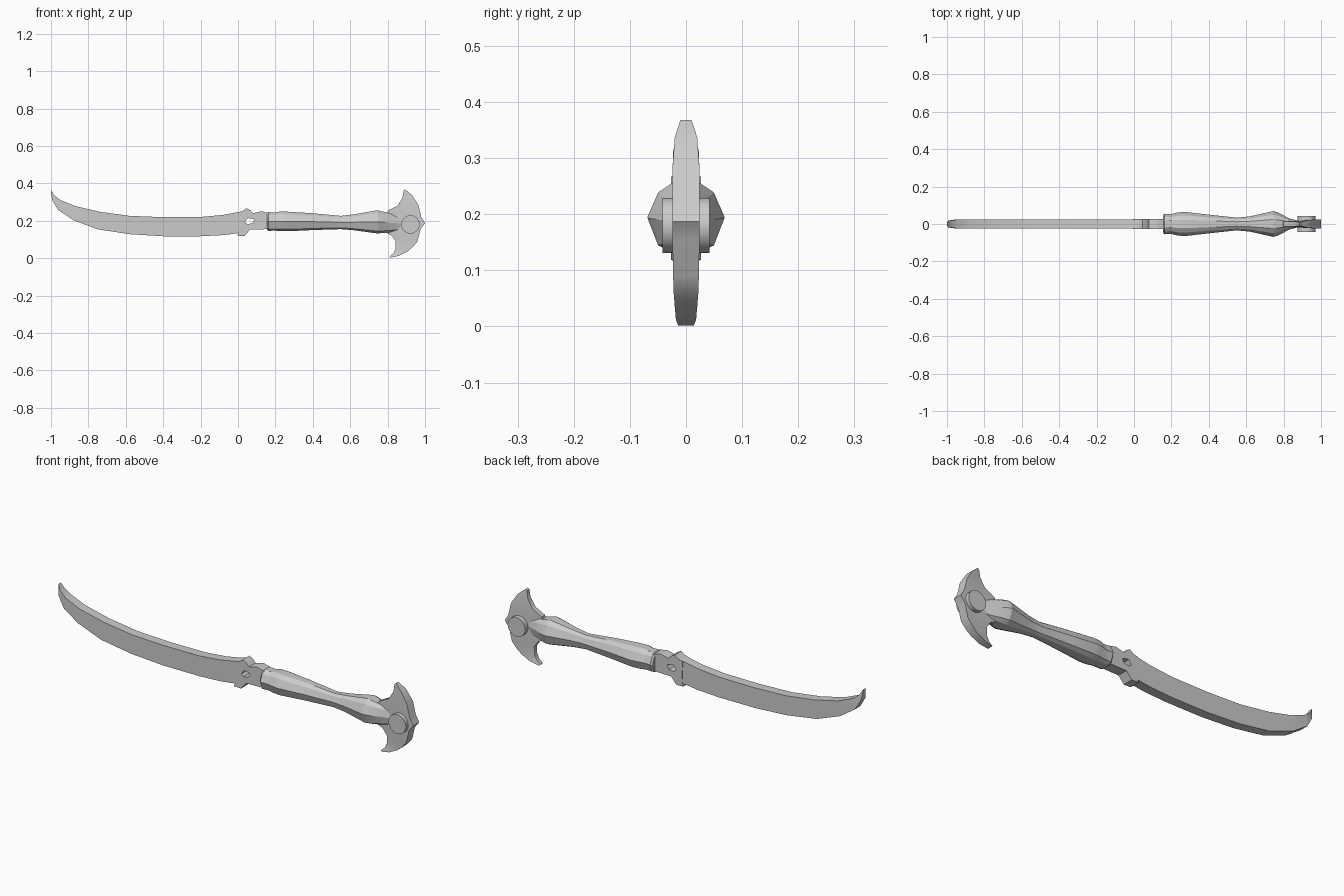
import bpy, bmesh, math
from mathutils import Matrix

cube = bpy.data.objects.get("Cube")
if cube:
    bpy.data.objects.remove(cube, do_unlink=True)

steel = bpy.data.materials.new("grey steel")
steel.use_nodes = True
steel.diffuse_color = (0.6, 0.6, 0.6, 1)
steel.node_tree.nodes["Principled BSDF"].inputs["Base Color"].default_value = (0.6, 0.6, 0.6, 1)


def finish(name, bm, angle=25):
    bmesh.ops.recalc_face_normals(bm, faces=bm.faces)
    mesh = bpy.data.meshes.new(name)
    bm.to_mesh(mesh)
    bm.free()
    mesh.materials.append(steel)
    obj = bpy.data.objects.new(name, mesh)
    bpy.context.collection.objects.link(obj)
    bpy.ops.object.select_all(action="DESELECT")
    obj.select_set(True)
    bpy.context.view_layer.objects.active = obj
    bpy.ops.object.shade_smooth_by_angle(angle=math.radians(angle))
    return obj


def loft(name, rings, angle=25):
    """Skin a list of equal-sized rings and cap both ends."""
    bm = bmesh.new()
    loops = [[bm.verts.new(p) for p in ring] for ring in rings]
    n = len(loops[0])
    for a, b in zip(loops, loops[1:]):
        for i in range(n):
            j = (i + 1) % n
            bm.faces.new((a[i], a[j], b[j], b[i]))
    bm.faces.new(loops[0])
    bm.faces.new(loops[-1])
    return finish(name, bm, angle)


def slab_ring(x1, z1, t1, x2, z2, t2):
    """Four corners spanning two edge points, with a half thickness at each."""
    return [(x1, -t1, z1), (x1, t1, z1), (x2, t2, z2), (x2, -t2, z2)]


# Curved blade: spine point, edge point, half thickness
blade = [
    (-1.0, .365, -1.0, .352, .009), (-.985, .338, -.993, .31, .018),
    (-.95, .311, -.962, .258, .023), (-.87, .278, -.88, .203, .024),
    (-.74, .248, -.75, .154, .024), (-.58, .226, -.58, .128, .024),
    (-.4, .219, -.4, .117, .024), (-.2, .22, -.2, .117, .024),
    (-.08, .231, -.08, .123, .024), (.02, .25, .02, .136, .024)]
loft("blade", [slab_ring(a, b, t, c, d, t) for a, b, c, d, t in blade])

# Guard plate with a pierced eye
outline = [(0, .245), (.025, .252), (.045, .267), (.065, .257), (.08, .24), (.125, .251),
           (.17, .24), (.17, .155), (.065, .153), (.035, .118), (-.005, .12), (.005, .14)]
eye = [(.037, .193), (.052, .214), (.082, .21), (.088, .202), (.075, .186), (.05, .182)]
bm = bmesh.new()
edges = []
for loop in (outline, eye):
    vs = [bm.verts.new((x, -.027, z)) for x, z in loop]
    edges += [bm.edges.new((v, vs[(i + 1) % len(vs)])) for i, v in enumerate(vs)]
bmesh.ops.triangle_fill(bm, edges=edges, use_beauty=True)
shell = bmesh.ops.extrude_face_region(bm, geom=bm.faces[:], use_keep_orig=True)
bmesh.ops.translate(bm, vec=(0, .054, 0),
                    verts=[v for v in shell["geom"] if isinstance(v, bmesh.types.BMVert)])
finish("guard", bm)

# Faceted grip: x, half width, bottom, top
grip = [(.155, .045, .15, .24), (.163, .055, .146, .246), (.2, .053, .147, .244),
        (.23, .061, .144, .25), (.27, .065, .144, .248), (.4, .05, .15, .24),
        (.55, .034, .155, .226), (.62, .041, .149, .234), (.745, .069, .132, .256),
        (.77, .062, .134, .25), (.83, .03, .14, .235), (.89, .014, .15, .22)]
profile = [(1, 0), (.72, .72), (.35, 1), (-.35, 1), (-.72, .72),
           (-1, 0), (-.72, -.8), (-.35, -1), (.35, -1), (.72, -.8)]
loft("grip", [[(x, w * py, (lo + hi) / 2 + (hi - lo) / 2 * pz) for py, pz in profile]
              for x, w, lo, hi in grip], 15)

# Crescent pommel: inner edge point, outer edge point, outer half thickness
crescent = [
    (.885, .362, .893, .368, .01), (.88, .325, .93, .337, .02),
    (.853, .28, .965, .283, .024), (.8, .253, .98, .22, .024),
    (.78, .19, 1.0, .187, .024), (.78, .14, .976, .155, .024),
    (.82, .122, .96, .09, .023), (.843, .09, .935, .06, .022),
    (.842, .05, .906, .035, .02), (.83, .025, .86, .012, .018),
    (.81, .008, .815, .002, .014)]
loft("pommel_crescent",
     [slab_ring(a, b, max(.01, t * .55), c, d, t) for a, b, c, d, t in crescent], 35)

# Round boss through the pommel
bm = bmesh.new()
bmesh.ops.create_cone(bm, cap_ends=True, segments=20, radius1=.049, radius2=.049, depth=.084,
                      matrix=Matrix.Translation((.922, 0, .18)) @ Matrix.Rotation(math.pi / 2, 4, "X"))
finish("pommel_boss", bm)
